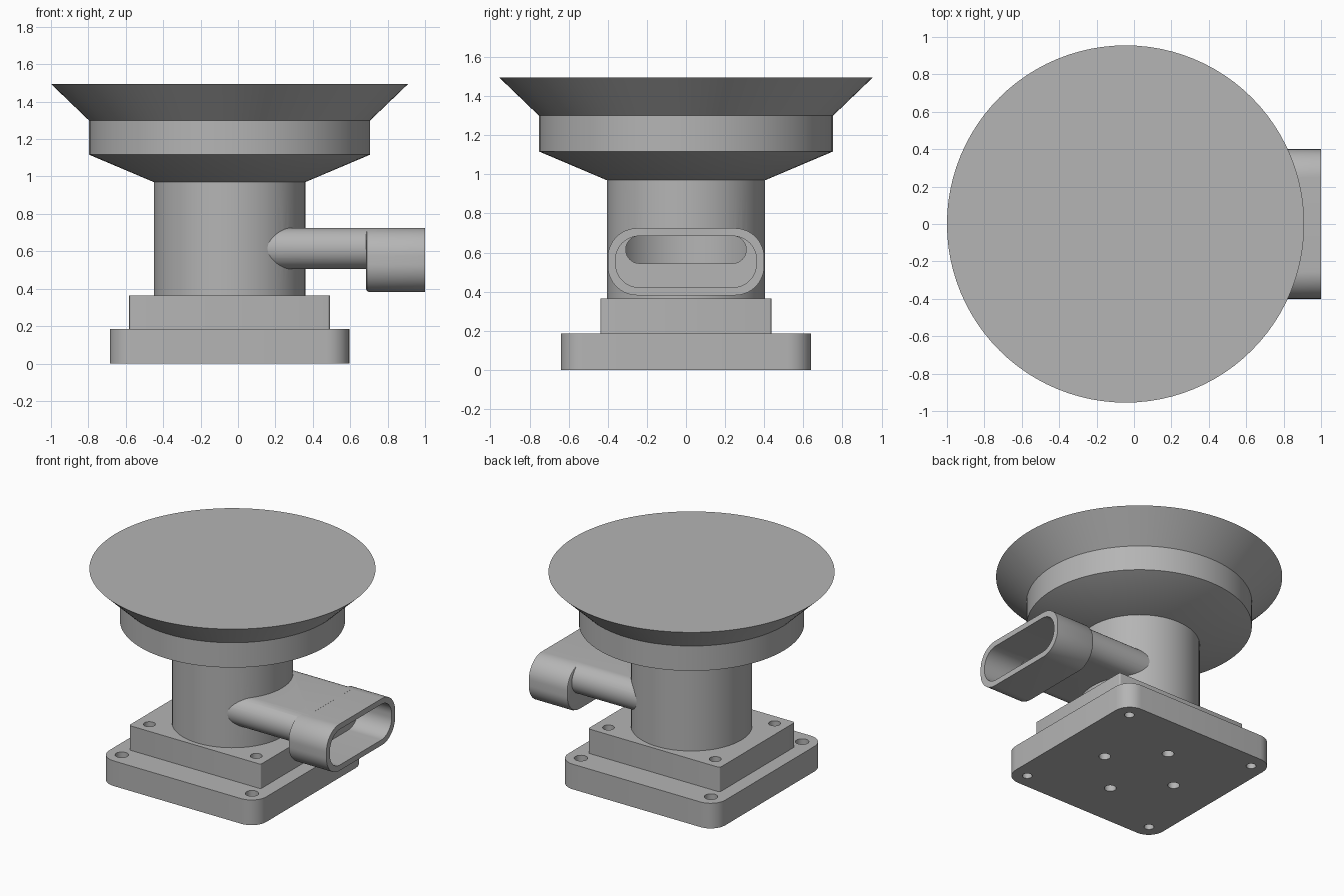
import bpy, bmesh, math

if "Cube" in bpy.data.objects:
    bpy.data.objects.remove(bpy.data.objects["Cube"], do_unlink=True)

AX = -0.045          # vertical axis of the body
grey = bpy.data.materials.new("plain grey")
grey.use_nodes = True
colour = (0.46, 0.46, 0.46, 1)
grey.diffuse_color = colour
grey.node_tree.nodes["Principled BSDF"].inputs["Base Color"].default_value = colour


def outline(hw, hh, r, cu=0, cv=0, seg=16):
    """Rounded rectangle; a circle when r equals both half sizes."""
    pts = []
    for q, (su, sv) in enumerate([(1, 1), (-1, 1), (-1, -1), (1, -1)]):
        for i in range(seg + 1):
            a = math.pi / 2 * (q + i / seg)
            pts.append((cu + su * (hw - r) + r * math.cos(a),
                        cv + sv * (hh - r) + r * math.sin(a)))
    clean = []
    for p in pts:
        if not clean or math.dist(p, clean[-1]) > 1e-5:
            clean.append(p)
    if math.dist(clean[0], clean[-1]) < 1e-5:
        clean.pop()
    return clean


def loft(name, rings, along_x=False):
    """Capped solid through (height, outline) rings, along z or x."""
    bm = bmesh.new()
    loops = []
    for w, pts in rings:
        loops.append([bm.verts.new((w, u, v) if along_x else (u, v, w)) for u, v in pts])
    n = len(loops[0])
    bm.faces.new(loops[0][::-1])
    bm.faces.new(loops[-1])
    for a, b in zip(loops, loops[1:]):
        for i in range(n):
            j = (i + 1) % n
            bm.faces.new((a[i], a[j], b[j], b[i]))
    me = bpy.data.meshes.new(name)
    bm.to_mesh(me)
    bm.free()
    me.materials.append(grey)
    ob = bpy.data.objects.new(name, me)
    bpy.context.collection.objects.link(ob)
    return ob


def prism(name, lo, hi, pts, along_x=False):
    return loft(name, [(lo, pts), (hi, pts)], along_x)


def circle(r, x=AX, y=0, seg=16):
    return outline(r, r, r, x, y, seg)


def activate(ob):
    bpy.ops.object.select_all(action='DESELECT')
    bpy.context.view_layer.objects.active = ob
    ob.select_set(True)


def combine(ob, tools, operation='DIFFERENCE'):
    """Apply each tool as a boolean, then discard it."""
    for tool in tools:
        tool.hide_render = True
        mod = ob.modifiers.new("bool", 'BOOLEAN')
        mod.operation, mod.solver, mod.object = operation, 'EXACT', tool
        activate(ob)
        bpy.ops.object.modifier_apply(modifier=mod.name)
        bpy.data.objects.remove(tool, do_unlink=True)


def holes(positions, r, lo, hi):
    return [prism("hole_cutter", lo, hi, circle(r, AX + x, y, 6)) for x, y in positions]


def corners(x, y):
    return [(sx * x, sy * y) for sx in (-1, 1) for sy in (-1, 1)]


cross = [(0.3, 0), (-0.3, 0), (0, 0.3), (0, -0.3)]

# Base plate with corner bolt holes and a cross of inner holes
base = prism("base_plate", 0, 0.185, outline(0.64, 0.64, 0.12, AX, 0, 8))
combine(base, holes(corners(0.53, 0.53), 0.033, -0.1, 0.3)
        + holes(corners(0.53, 0.53), 0.045, 0.09, 0.3)
        + holes(cross, 0.04, -0.1, 0.3))

# Upper mounting block
block = prism("mounting_block", 0.185, 0.365, outline(0.537, 0.438, 0.015, AX, 0, 3))
combine(block, holes(corners(0.435, 0.345), 0.04, 0.22, 0.5)
        + holes(cross, 0.033, 0.1, 0.5))

# Hollow neck, opened towards the side port
tube_bore = outline(0.308, 0.07, 0.07, 0, 0.615)
neck = prism("neck", 0.365, 0.97, circle(0.405))
combine(neck, [prism("cavity_cutter", 0.3, 0.96, circle(0.365)),
               prism("bore_cutter", 0, 0.8, tube_bore, True)])

# Flared bowl with a flat top
bowl = loft("flared_bowl", [(z, circle(r, seg=24)) for z, r in
            [(0.97, 0.405), (1.117, 0.752), (1.3, 0.752), (1.495, 0.955)]])

# Side port: flat tube ending in a deeper rectangular socket
port = prism("side_port", 0, 0.75, outline(0.35, 0.11, 0.11, 0, 0.615), True)
head = loft("socket", [(0.685, outline(0.385, 0.156, 0.135, 0, 0.553)),
                       (0.69, outline(0.395, 0.166, 0.145, 0, 0.553)),
                       (0.705, outline(0.4, 0.1715, 0.15, 0, 0.553)),
                       (1.0, outline(0.4, 0.1715, 0.15, 0, 0.553))], True)
combine(port, [head], 'UNION')
combine(port, [prism("neck_cutter", 0.3, 1, circle(0.405)),
               prism("bore_cutter", -0.1, 0.8, tube_bore, True),
               prism("socket_cutter", 0.73, 1.1, outline(0.36, 0.131, 0.12, 0, 0.553), True)])

# Smooth the curved walls and keep edges crisp
for ob in (base, block, neck, bowl, port):
    activate(ob)
    bpy.ops.object.shade_smooth_by_angle(angle=math.radians(28))
